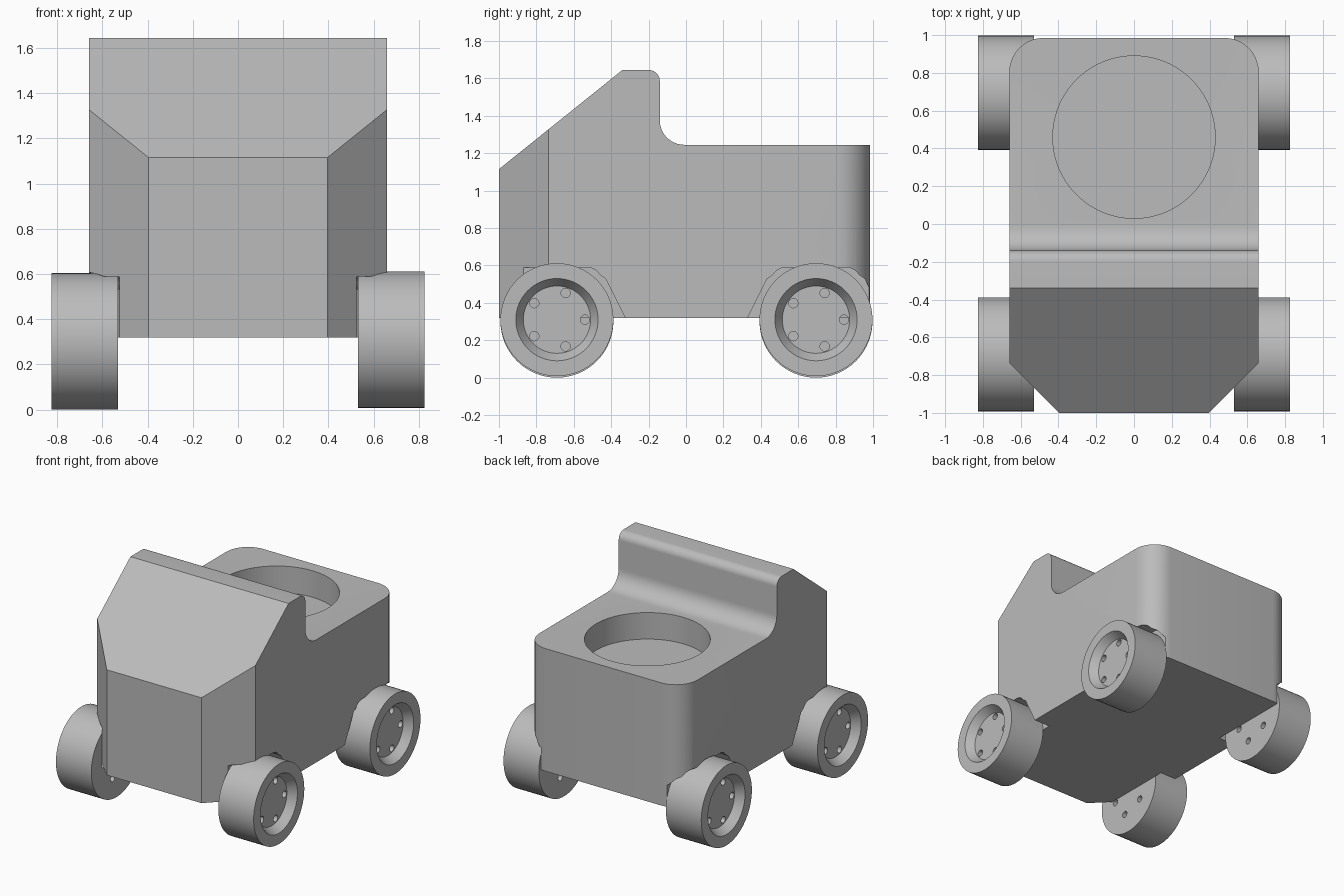
import bpy, bmesh
from math import sin, cos, pi, radians
from mathutils import Matrix

cube = bpy.data.objects.get("Cube")
if cube:
    bpy.data.objects.remove(cube)

grey = bpy.data.materials.new("plain grey")
grey.use_nodes = True
grey.diffuse_color = (0.5, 0.5, 0.5, 1)
grey.node_tree.nodes["Principled BSDF"].inputs["Base Color"].default_value = (0.5, 0.5, 0.5, 1)


def finish(bm, name):
    bmesh.ops.recalc_face_normals(bm, faces=bm.faces)
    mesh = bpy.data.meshes.new(name)
    bm.to_mesh(mesh)
    bm.free()
    mesh.materials.append(grey)
    ob = bpy.data.objects.new(name, mesh)
    bpy.context.collection.objects.link(ob)
    return ob


def prism(name, outline, offset):
    """Extrude a closed outline of 3D points along an offset."""
    bm = bmesh.new()
    face = bm.faces.new([bm.verts.new(p) for p in outline])
    out = bmesh.ops.extrude_face_region(bm, geom=[face])
    bmesh.ops.translate(bm, vec=offset, verts=[v for v in out["geom"] if isinstance(v, bmesh.types.BMVert)])
    return finish(bm, name)


def cylinder(name, radius, depth, centre, axis="Z", sides=64):
    bm = bmesh.new()
    bmesh.ops.create_cone(bm, cap_ends=True, segments=sides, radius1=radius, radius2=radius, depth=depth)
    turn = Matrix.Rotation(pi / 2, 4, "Y") if axis == "X" else Matrix()
    bm.transform(Matrix.Translation(centre) @ turn)
    return finish(bm, name)


def arc(cx, cy, r, start, end, steps=10):
    angles = [radians(start + (end - start) * i / steps) for i in range(steps + 1)]
    return [(cx + r * cos(a), cy + r * sin(a)) for a in angles]


def cut(ob, tool, operation="DIFFERENCE"):
    mod = ob.modifiers.new(tool.name, "BOOLEAN")
    mod.operation, mod.object, mod.solver = operation, tool, "EXACT"
    bpy.context.view_layer.objects.active = ob
    bpy.ops.object.modifier_apply(modifier=mod.name)
    bpy.data.objects.remove(tool)


def smooth(ob):
    bpy.ops.object.select_all(action="DESELECT")
    ob.select_set(True)
    bpy.context.view_layer.objects.active = ob
    bpy.ops.object.shade_smooth_by_angle(angle=radians(25))


# Body: side profile limited by a plan with chamfered nose and rounded tail
side = [(-1, 0.32), (-1, 1.115), (-0.34, 1.645), *arc(-0.2, 1.585, 0.06, 90, 0),
        *arc(-0.01, 1.375, 0.13, 180, 270), (1.1, 1.245), (1.1, 0.32)]
body = prism("body", [(-0.8, y, z) for y, z in side], (1.6, 0, 0))
plan = [(-0.395, -1), (0.395, -1), (0.66, -0.735), *arc(0.48, 0.805, 0.18, 0, 90),
        *arc(-0.48, 0.805, 0.18, 90, 180), (-0.66, -0.735)]
cut(body, prism("plan_cutter", [(x, y, 0) for x, y in plan], (0, 0, 2)), "INTERSECT")

# Round well in the rear deck
cut(body, cylinder("well_cutter", 0.43, 0.6, (0, 0.46, 1.345), sides=96))

# Wheel arches
AXLES = (-0.69, 0.695)
for sx in (-1, 1):
    for y in AXLES:
        arch = [(-0.37, 0.31), (-0.26, 0.53), *arc(-0.16, 0.51, 0.08, 150, 90, 5),
                *arc(0.16, 0.51, 0.08, 90, 30, 5), (0.26, 0.53), (0.37, 0.31)]
        arch = [(0.525 * sx, y + dy, z) for dy, z in arch]
        cut(body, prism("arch_cutter", arch, (0.4 * sx, 0, 0)))
        cut(body, cylinder("arch_round_cutter", 0.303, 0.4, (0.725 * sx, y, 0.308), "X"))
smooth(body)


# Wheels: lathed dish with a centre bore and five bolt holes
def wheel(name, sx, y):
    section = [(0, 0), (0.302, 0), (0.302, 0.295), (0.22, 0.295), (0.18, 0.235), (0, 0.235)]
    bm = bmesh.new()
    verts = [bm.verts.new((h, 0, r)) for r, h in section]
    edges = [bm.edges.new(pair) for pair in zip(verts, verts[1:])]
    bmesh.ops.spin(bm, geom=verts + edges, cent=(0, 0, 0), axis=(1, 0, 0),
                   angle=2 * pi, steps=64, use_duplicate=False)
    bmesh.ops.remove_doubles(bm, verts=bm.verts, dist=0.0005)
    ob = finish(bm, name)
    cut(ob, cylinder("bore_cutter", 0.045, 1, (0.1, 0, 0), "X", 32))
    for i in range(5):
        a = 2 * pi * i / 5
        cut(ob, cylinder("bolt_cutter", 0.025, 1, (0.1, 0.15 * cos(a), 0.15 * sin(a)), "X", 20))
    ob.data.transform(Matrix.Rotation(pi if sx < 0 else 0, 4, "Z"))
    ob.location = (0.53 * sx, y, 0.306 + 0.004 * sx)
    smooth(ob)


for sx, label in ((-1, "right"), (1, "left")):
    for y, end in zip(AXLES, ("front", "rear")):
        wheel(f"{end}_{label}_wheel", sx, y)
